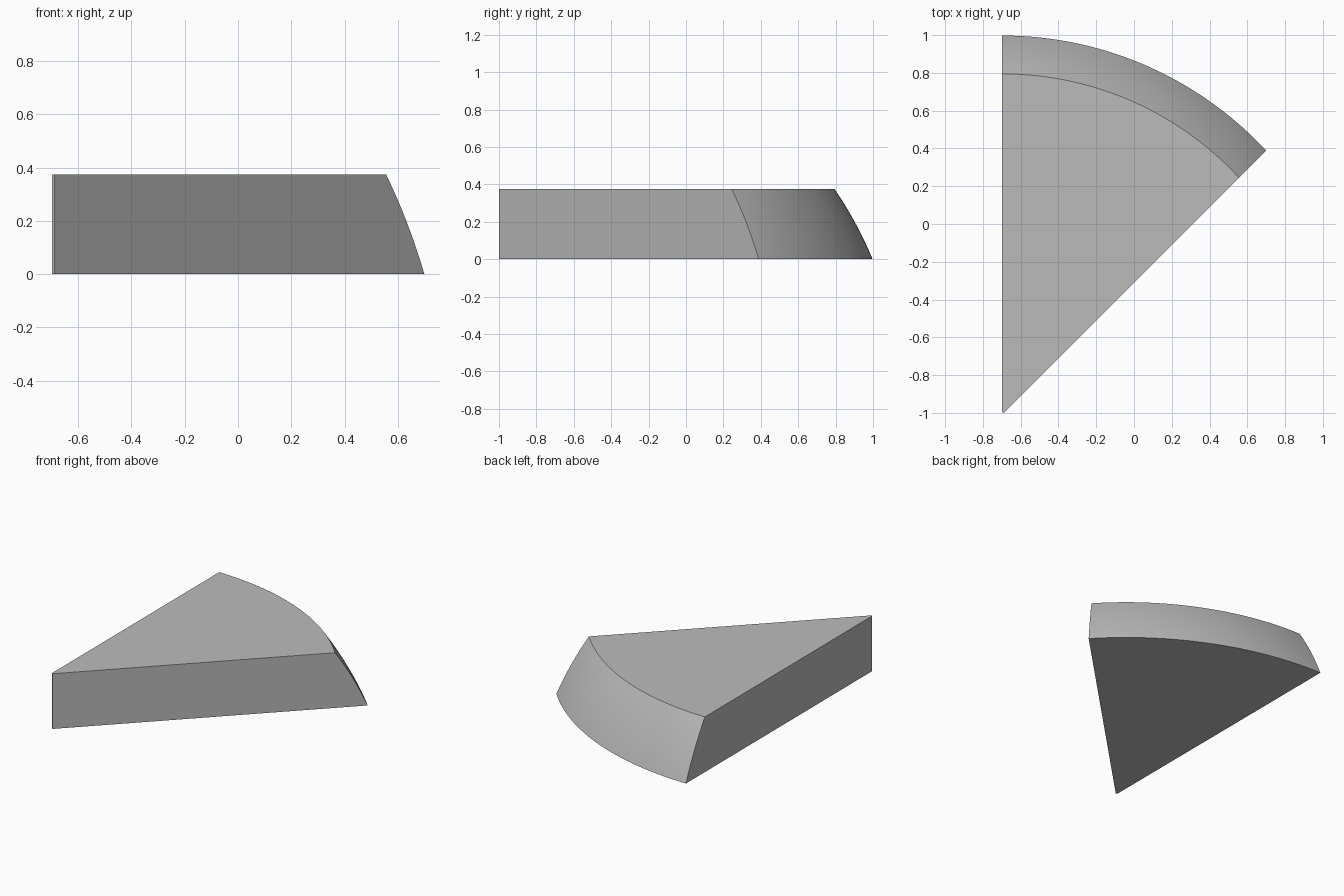
import bpy, bmesh
from math import sqrt, asin, radians, cos, sin

cube = bpy.data.objects.get("Cube")
if cube:
    bpy.data.objects.remove(cube, do_unlink=True)

# One plain grey material
grey = bpy.data.materials.new("mid_grey")
grey.use_nodes = True
colour = (0.5, 0.5, 0.5, 1)
grey.diffuse_color = colour
grey.node_tree.nodes["Principled BSDF"].inputs["Base Color"].default_value = colour

HEIGHT = 0.374
LEFT, FRONT = -0.698, -1.0          # flat side plane and the tip
CENTRE_Y, CENTRE_Z = -0.91, -0.793  # centre of the ball that rounds the rim
BALL = 2.066
CUT_OFFSET = 0.07                   # distance of the slanted side from the centre
TIP_X = -0.689
ROWS, STEPS = 16, 48


def outline(z):
    """Wedge outline at one height: a rounded rim arc and a blunt tip."""
    radius = sqrt(BALL ** 2 - (z - CENTRE_Z) ** 2)
    start = radians(45) - asin(CUT_OFFSET / radius)
    end = radians(90)
    points = [(TIP_X, FRONT, z)]
    for i in range(STEPS + 1):
        a = start + (end - start) * i / STEPS
        points.append((LEFT + radius * cos(a), CENTRE_Y + radius * sin(a), z))
    points.append((LEFT, FRONT + 0.004, z))
    return points


# Wedge: rim rows stacked from bottom to top, flat sides, flat caps
bm = bmesh.new()
rows = [[bm.verts.new(p) for p in outline(HEIGHT * k / ROWS)] for k in range(ROWS + 1)]
count = len(rows[0])
for low, high in zip(rows, rows[1:]):
    for i in range(1, STEPS + 1):
        bm.faces.new((low[i], low[i + 1], high[i + 1], high[i]))
bottom, top = rows[0], rows[-1]
bm.faces.new(bottom[::-1])
bm.faces.new(top)

# Flat sides follow the curved rim edge; the tip is one straight facet
for row in rows[1:-1]:
    bm.verts.remove(row[0])
    bm.verts.remove(row[-1])
bm.faces.new([bottom[0]] + [row[1] for row in rows] + [top[0]])
bm.faces.new([bottom[-1]] + [row[-2] for row in rows] + [top[-1]])
bm.faces.new((bottom[-1], bottom[0], top[0], top[-1]))
bmesh.ops.recalc_face_normals(bm, faces=bm.faces[:])

mesh = bpy.data.meshes.new("wedge")
bm.to_mesh(mesh)
bm.free()
mesh.materials.append(grey)
wedge = bpy.data.objects.new("wedge", mesh)
bpy.context.collection.objects.link(wedge)

# Smooth rim with crisp outer edges
bpy.ops.object.select_all(action="DESELECT")
wedge.select_set(True)
bpy.context.view_layer.objects.active = wedge
bpy.ops.object.shade_smooth_by_angle(angle=radians(30))
